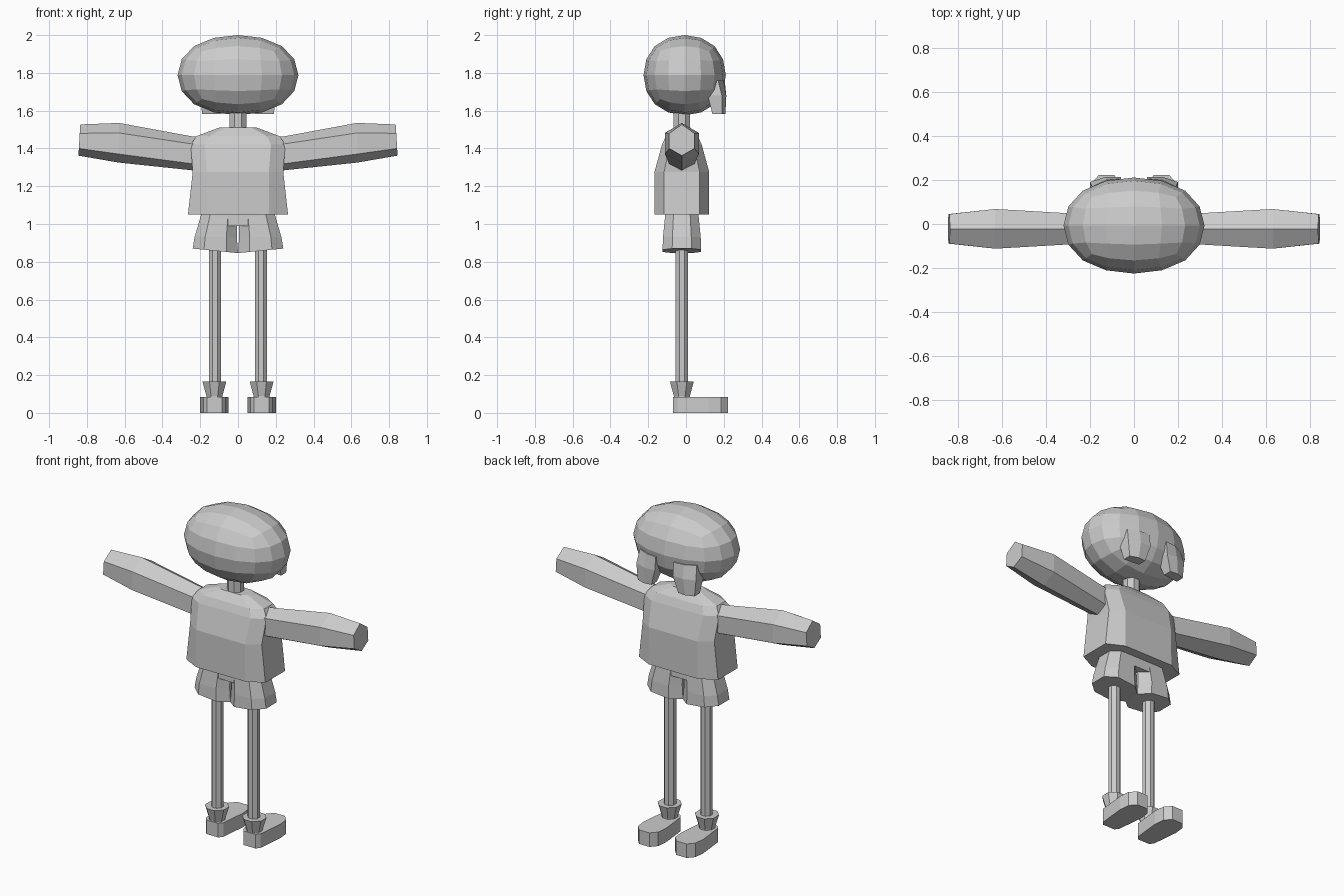
import bpy, bmesh, math

if "Cube" in bpy.data.objects:
    bpy.data.objects.remove(bpy.data.objects["Cube"])

CY = -0.022  # depth centre of the body


def loft(name, rings, mirror=False):
    """Skin a list of equal-length point rings and cap both ends."""
    bm = bmesh.new()
    vr = [[bm.verts.new(p) for p in r] for r in rings]
    n = len(vr[0])
    for a, b in zip(vr, vr[1:]):
        for i in range(n):
            j = (i + 1) % n
            bm.faces.new((a[i], a[j], b[j], b[i]))
    bm.faces.new(vr[0][::-1])
    bm.faces.new(vr[-1])
    bmesh.ops.recalc_face_normals(bm, faces=bm.faces)
    me = bpy.data.meshes.new(name)
    bm.to_mesh(me)
    bm.free()
    ob = bpy.data.objects.new(name, me)
    bpy.context.collection.objects.link(ob)
    if mirror:
        mod = ob.modifiers.new("Mirror", 'MIRROR')
        mod.use_mirror_merge = False
    return ob


def octagon(cx, z, hx, hy, fx=0.62, fy=0.65, tilt=0.0, cy=CY):
    """Chamfered rectangle at height z; tilt raises the outer (+x) side."""
    pts = [(fx, -1), (1, -fy), (1, fy), (fx, 1),
           (-fx, 1), (-1, fy), (-1, -fy), (-fx, -1)]
    return [(cx + hx * x, cy + hy * y, z + tilt * x) for x, y in pts]


def circle(cx, z, r, n=8):
    return [(cx + r * math.cos(2 * math.pi * (i + .5) / n),
             CY + r * math.sin(2 * math.pi * (i + .5) / n), z) for i in range(n)]


def arm_hex(x, top, upper, lower, bottom, ry, lean=0.0):
    """Pointed-top hexagon across the arm."""
    m = (top + bottom) / 2
    pts = [(0, top), (ry, upper), (ry, lower), (0, bottom), (-ry, lower), (-ry, upper)]
    return [(x - lean * (z - m), CY + y, z) for y, z in pts]


# Head: rounded cube stretched sideways
bpy.ops.mesh.primitive_cube_add(size=2)
head = bpy.context.object
head.name = "head"
sub = head.modifiers.new("Round", 'SUBSURF')
sub.levels = sub.render_levels = 2
bpy.ops.object.modifier_apply(modifier="Round")
ext = max(v.co.x for v in head.data.vertices)
for v in head.data.vertices:
    c = v.co / ext
    v.co = (c.x * 0.32, c.y * 0.218 - 0.007, c.z * 0.212 + 1.788)

# Hair strands hanging on the +y side
def strand_ring(z, x0, x1, yin, yout0, yout1):
    return [(x0, yin, z), (x1, yin - 0.01, z), (x1, yout1, z),
            ((x0 + x1) / 2, (yout0 + yout1) / 2 + 0.012, z), (x0, yout0, z)]

loft("hair_strand", [strand_ring(1.76, 0.06, 0.19, 0.12, 0.205, 0.17),
                     strand_ring(1.68, 0.06, 0.2, 0.125, 0.213, 0.19),
                     strand_ring(1.582, 0.09, 0.19, 0.15, 0.203, 0.19)], True)

# Neck
loft("neck", [circle(0, 1.45, 0.048), circle(0, 1.63, 0.048)])

# Shirt body
loft("shirt", [octagon(0, 1.05, 0.265, 0.145),
               octagon(0, 1.275, 0.24, 0.145, 0.68),
               octagon(0, 1.42, 0.25, 0.105, 0.7, 0.6),
               octagon(0, 1.465, 0.22, 0.085, 0.7, 0.5),
               octagon(0, 1.51, 0.1, 0.045, 0.7, 0.5)])

# Sleeved arms
loft("arm", [arm_hex(0.12, 1.45, 1.41, 1.31, 1.27, 0.06),
             arm_hex(0.25, 1.465, 1.425, 1.32, 1.285, 0.068),
             arm_hex(0.63, 1.535, 1.482, 1.37, 1.325, 0.09),
             arm_hex(0.84, 1.527, 1.48, 1.40, 1.362, 0.067, 0.06)], True)

# Shorts: hip block and two flared legs
loft("shorts_hips", [octagon(0, 0.99, 0.2, 0.09, 0.6, 0.5),
                     octagon(0, 1.1, 0.185, 0.088, 0.6, 0.5)])
loft("shorts_leg", [octagon(0.12, 0.858, 0.12, 0.102, 0.5, 0.5, 0.012),
                    octagon(0.118, 0.93, 0.112, 0.1, 0.5, 0.5),
                    octagon(0.1, 1.05, 0.095, 0.088, 0.5, 0.5)], True)

# Thin legs
loft("leg", [circle(0.122, 0.07, 0.035), circle(0.122, 0.9, 0.035)], True)

# Flared socks
loft("sock", [circle(0.125, 0.06, 0.046), circle(0.125, 0.09, 0.046),
              circle(0.125, 0.165, 0.068)], True)

# Shoes: extruded sole outline with the toe toward +y
half = [(0.04, -0.068), (0.058, -0.045), (0.075, 0.12), (0.068, 0.185), (0.035, 0.222)]
outline = [(0.125 + w, y) for w, y in half] + [(0.125 - w, y) for w, y in half[::-1]]
loft("shoe", [[(x, y, z) for x, y in outline] for z in (0.0, 0.085)], True)
